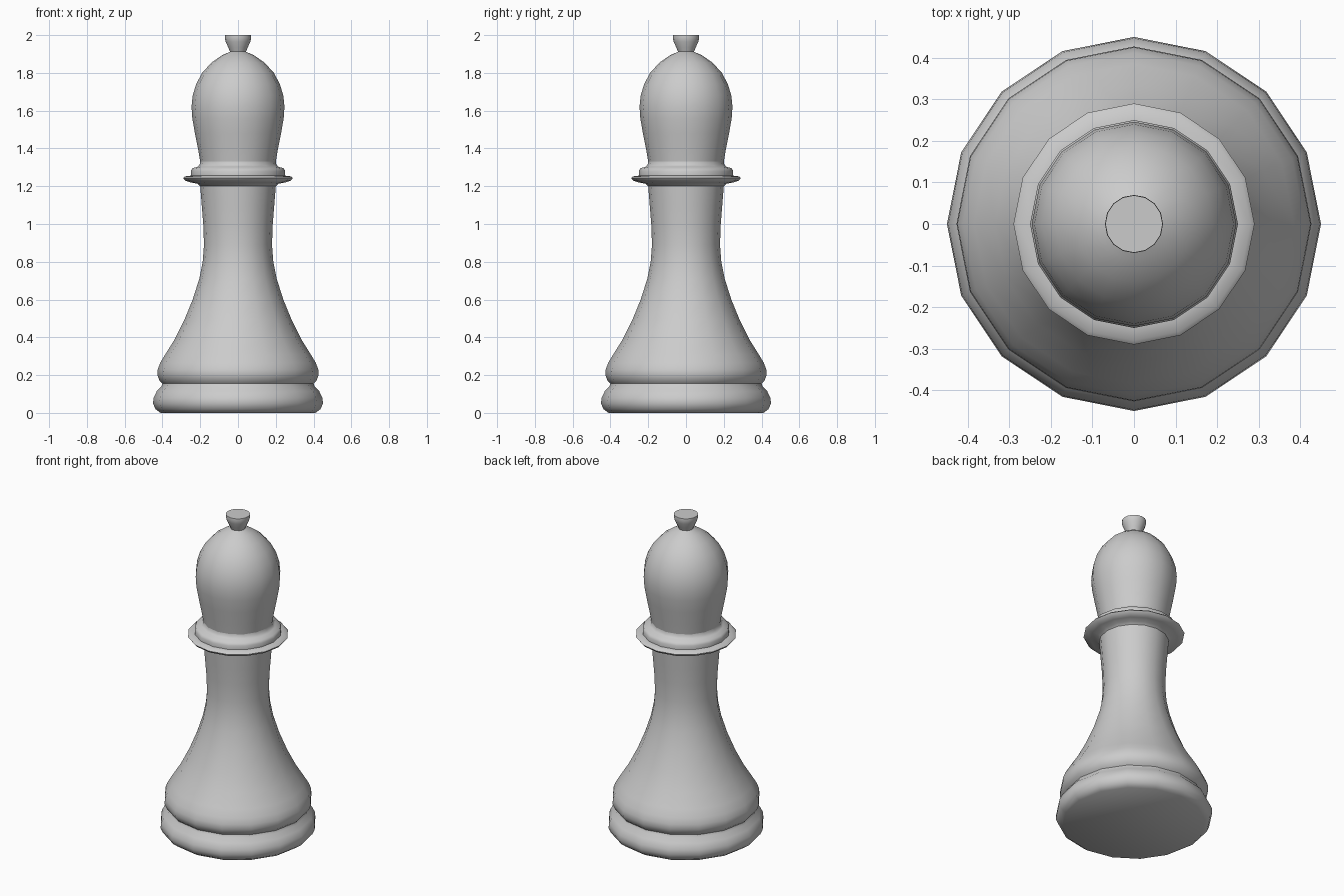
import bpy, bmesh
from math import cos, sin, pi, radians

if "Cube" in bpy.data.objects:
    bpy.data.objects.remove(bpy.data.objects["Cube"])

SIDES = 16


def lathe(name, profile, cap_bottom=False, cap_top=False):
    """Spin a list of (radius, height) points around z."""
    bm = bmesh.new()
    rings = []
    for r, z in profile:
        rings.append([bm.verts.new((r * cos(2 * pi * i / SIDES), r * sin(2 * pi * i / SIDES), z))
                      for i in range(SIDES)])
    for low, high in zip(rings, rings[1:]):
        for i in range(SIDES):
            j = (i + 1) % SIDES
            bm.faces.new((low[i], low[j], high[j], high[i]))
    if cap_bottom:
        bm.faces.new(rings[0][::-1])
    if cap_top:
        bm.faces.new(rings[-1])
    mesh = bpy.data.meshes.new(name)
    bm.to_mesh(mesh)
    bm.free()
    obj = bpy.data.objects.new(name, mesh)
    bpy.context.collection.objects.link(obj)
    bpy.ops.object.select_all(action='DESELECT')
    obj.select_set(True)
    bpy.context.view_layer.objects.active = obj
    bpy.ops.object.shade_smooth_by_angle(angle=radians(55))
    return obj


# rounded foot ring
lathe("foot", [(0.41, 0), (0.437, 0.02), (0.45, 0.05), (0.447, 0.08), (0.43, 0.115),
               (0.405, 0.14), (0.40, 0.155)], cap_bottom=True)

# flared base swelling and slender stem
lathe("stem", [(0.40, 0.155), (0.415, 0.17), (0.427, 0.20), (0.425, 0.23), (0.412, 0.265),
               (0.385, 0.31), (0.335, 0.39), (0.285, 0.49), (0.24, 0.60), (0.205, 0.71),
               (0.187, 0.80), (0.18, 0.89), (0.184, 1.0), (0.192, 1.10), (0.20, 1.20)])

# stepped collar
lathe("collar", [(0.20, 1.20), (0.215, 1.213), (0.25, 1.22), (0.28, 1.23), (0.29, 1.243),
                 (0.28, 1.252), (0.25, 1.256), (0.25, 1.28), (0.242, 1.295), (0.215, 1.303),
                 (0.203, 1.315), (0.20, 1.33)])

# domed head
lathe("head", [(0.20, 1.33), (0.212, 1.40), (0.228, 1.48), (0.242, 1.56), (0.246, 1.62),
               (0.24, 1.68), (0.222, 1.74), (0.19, 1.80), (0.14, 1.855), (0.085, 1.893),
               (0.042, 1.912)])

# flat-topped finial
lathe("finial", [(0.042, 1.912), (0.052, 1.935), (0.065, 1.965), (0.07, 1.985), (0.069, 2.0)],
      cap_top=True)
